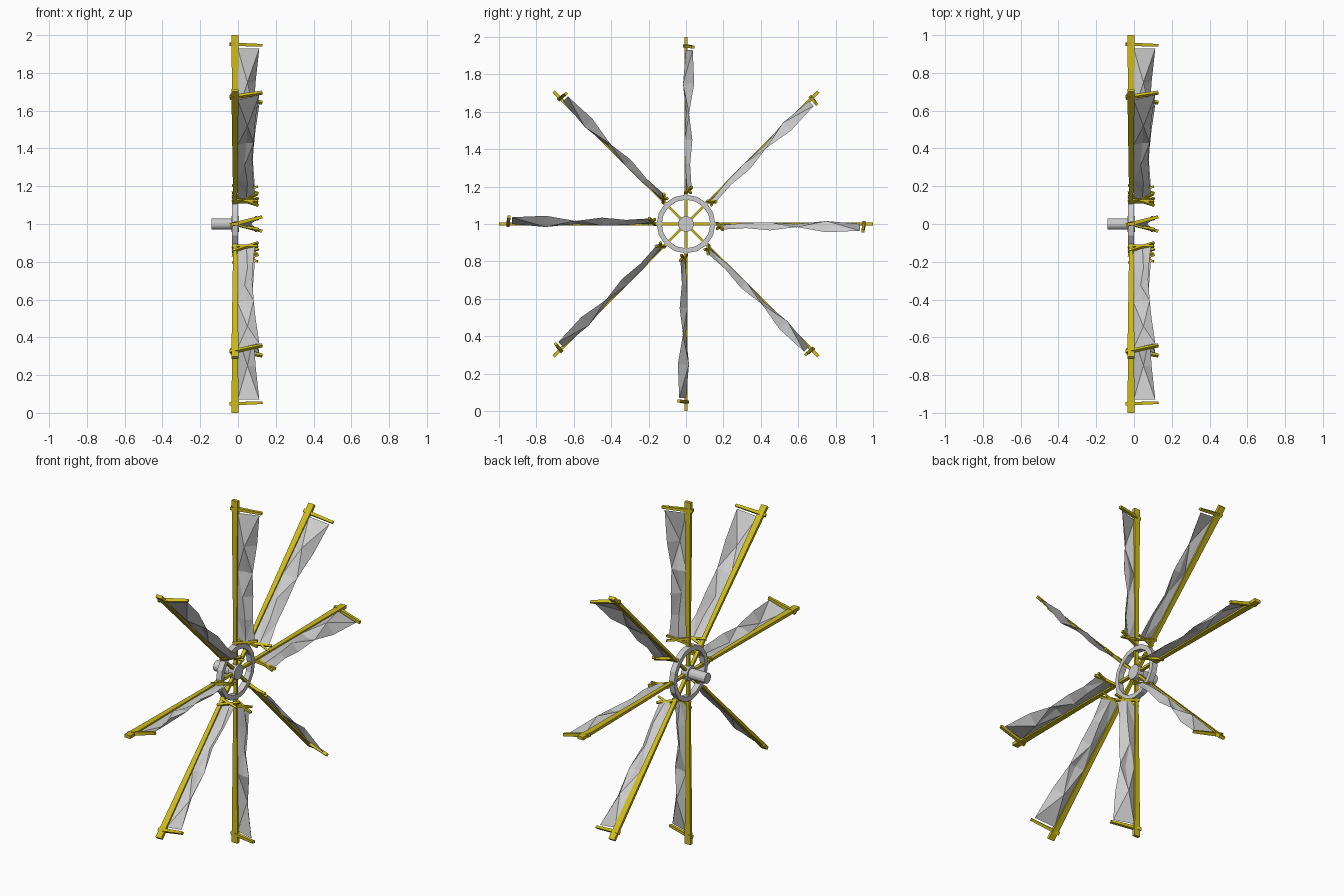
import bpy, math
from mathutils import Vector

if "Cube" in bpy.data.objects:
    bpy.data.objects.remove(bpy.data.objects["Cube"])

CENTRE = Vector((0, 0, 1))
yellow = bpy.data.materials.new("yellow_wood")
yellow.diffuse_color = (0.62, 0.5, 0.01, 1)
yellow.use_nodes = True
yellow.node_tree.nodes["Principled BSDF"].inputs["Base Color"].default_value = yellow.diffuse_color


def make(name, verts, faces, mat=None, angle=0):
    me = bpy.data.meshes.new(name)
    me.from_pydata([tuple(v) for v in verts], [], faces)
    me.update()
    ob = bpy.data.objects.new(name, me)
    bpy.context.collection.objects.link(ob)
    ob.location = CENTRE
    ob.rotation_euler.x = -angle
    if mat:
        me.materials.append(mat)
    return ob


def lathe(name, profile, sides, closed):
    """Revolve (x, radius) points about the x axis."""
    n = len(profile)
    verts = [(x, r * math.sin(2 * math.pi * i / sides), r * math.cos(2 * math.pi * i / sides))
             for i in range(sides) for x, r in profile]
    faces = []
    for i in range(sides):
        a, b = i * n, (i + 1) % sides * n
        for j in range(n if closed else n - 1):
            k = (j + 1) % n
            faces.append((a + j, a + k, b + k, b + j))
    if not closed:
        faces.append([i * n for i in range(sides)][::-1])
        faces.append([i * n + n - 1 for i in range(sides)])
    return make(name, verts, faces)


def beam(name, p, q, size_p, size_q, angle):
    """Tapered square bar from p to q; sizes are (across, tangential) half widths."""
    p, q = Vector(p), Vector(q)
    d = (q - p).normalized()
    u = Vector((0, 1, 0)).cross(d).normalized()
    v = d.cross(u)
    verts = [c + u * s[0] * a + v * s[1] * b for c, s in ((p, size_p), (q, size_q))
             for a, b in ((-1, -1), (1, -1), (1, 1), (-1, 1))]
    faces = [(3, 2, 1, 0), (4, 5, 6, 7)] + [(i, (i + 1) % 4, (i + 1) % 4 + 4, i + 4) for i in range(4)]
    return make(name, verts, faces, yellow, angle)


# Axle, hub and rim
lathe("axle", [(-0.14, 0.03), (-0.02, 0.03)], 14, False)
lathe("hub", [(-0.035, 0.042), (0.005, 0.042)], 12, False)
lathe("rim", [(-0.033, 0.13), (-0.033, 0.157), (0.0, 0.157), (0.0, 0.13)], 16, True)

# Crumpled cloth rows: radius, mid x, mid offset, edge x, edge offset
ROWS = [(0.19, 0.045, 0.006, 0.09, 0.03), (0.32, 0.05, -0.006, 0.08, 0.022),
        (0.45, 0.035, -0.008, 0.075, 0.034), (0.59, 0.045, 0.018, 0.083, 0.016),
        (0.75, 0.05, -0.016, 0.093, 0.044), (0.93, 0.055, 0.018, 0.113, 0.036)]

for i in range(8):
    a = i * math.pi / 4
    # Spoke, outer yard with its lashing block, and inner V brace
    beam(f"spoke_{i}", (-0.015, 0, 0.02), (-0.016, 0, 1.0), (0.009, 0.007), (0.019, 0.009), a)
    beam(f"outer_yard_{i}", (-0.042, -0.006, 0.952), (0.128, 0.038, 0.946), (0.009, 0.01), (0.007, 0.008), a)
    beam(f"inner_yard_{i}", (-0.03, -0.004, 0.165), (0.105, 0.03, 0.198), (0.007, 0.008), (0.006, 0.007), a)
    beam(f"inner_brace_{i}", (-0.03, 0.002, 0.205), (0.108, 0.026, 0.165), (0.007, 0.008), (0.005, 0.006), a)
    # Sail
    verts, faces = [], []
    for r, mx, mt, ex, et in ROWS:
        verts += [(-0.002, 0, r), (mx, mt, r), (ex, et, r)]
    for j in range(len(ROWS) - 1):
        for k in range(2):
            b = j * 3 + k
            if (j + k) % 2:
                faces += [(b, b + 1, b + 4), (b, b + 4, b + 3)]
            else:
                faces += [(b, b + 1, b + 3), (b + 1, b + 4, b + 3)]
    make(f"sail_{i}", verts, faces, None, a)
